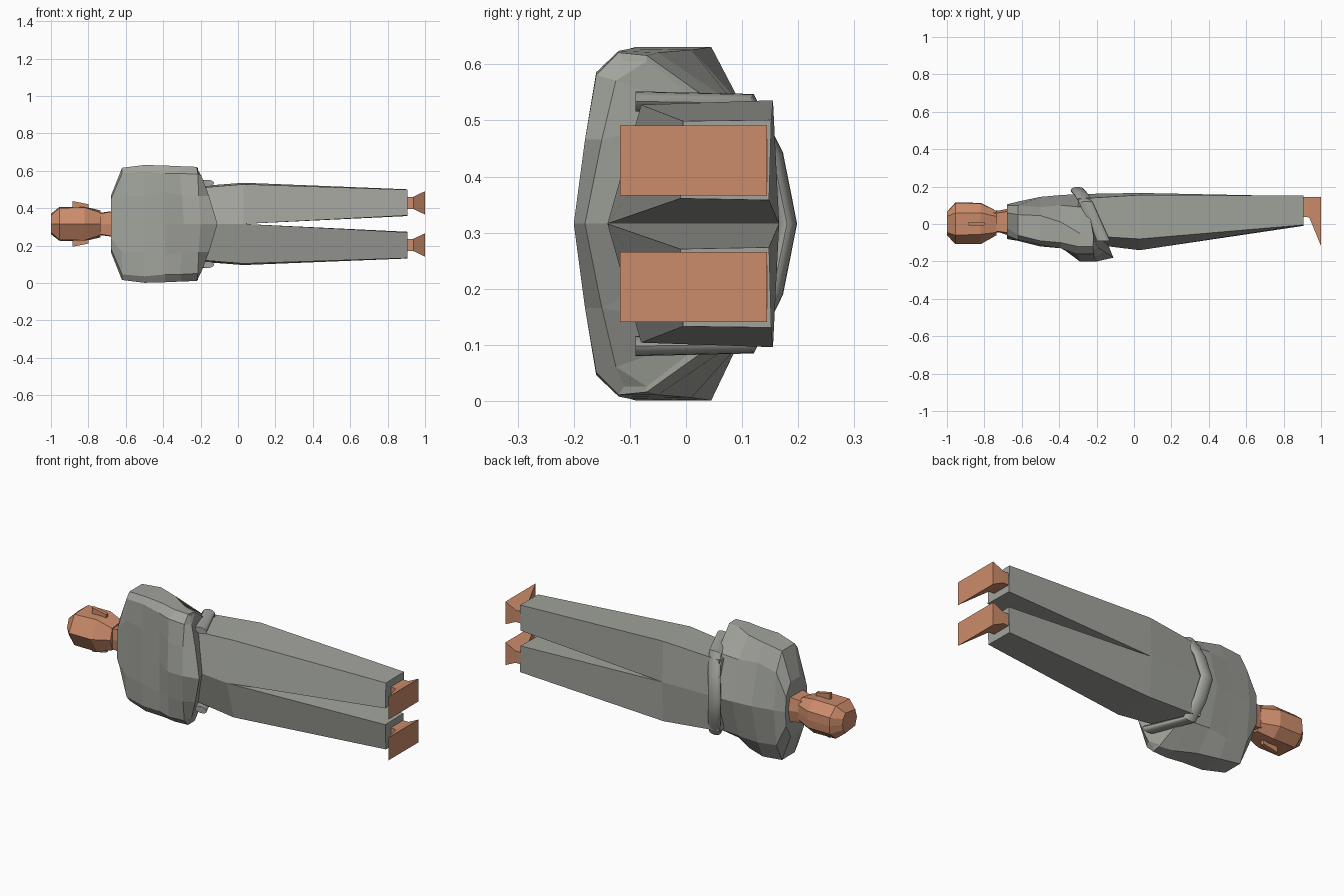
import bpy, bmesh, math

if "Cube" in bpy.data.objects:
    bpy.data.objects.remove(bpy.data.objects["Cube"])

MID = 0.316  # height of the symmetry plane of the lying figure


def material(name, rgb):
    m = bpy.data.materials.new(name)
    m.use_nodes = True
    m.diffuse_color = (*rgb, 1)
    m.node_tree.nodes["Principled BSDF"].inputs["Base Color"].default_value = (*rgb, 1)
    return m


GREY = material("robe grey", (0.36, 0.37, 0.335))
SKIN = material("skin tan", (0.60, 0.26, 0.145))


def loft(name, rings, mat):
    """Skin a list of closed rings of (x, y, offset) points and cap both ends."""
    bm = bmesh.new()
    loops = [[bm.verts.new((x, y, MID + h)) for x, y, h in r] for r in rings]
    n = len(loops[0])
    for a, b in zip(loops, loops[1:]):
        for i in range(n):
            j = (i + 1) % n
            bm.faces.new((a[i], a[j], b[j], b[i]))
    bm.faces.new(loops[0])
    bm.faces.new(loops[-1])
    bmesh.ops.remove_doubles(bm, verts=bm.verts, dist=0.0005)
    bmesh.ops.triangulate(bm, faces=[f for f in bm.faces if len(f.verts) > 4])
    bmesh.ops.recalc_face_normals(bm, faces=bm.faces)
    me = bpy.data.meshes.new(name)
    bm.to_mesh(me)
    bm.free()
    ob = bpy.data.objects.new(name, me)
    bpy.context.collection.objects.link(ob)
    me.materials.append(mat)
    return ob


def full(half):
    """Complete a half ring that starts and ends on the symmetry plane."""
    return half + [(x, y, -h) for x, y, h in half[-2:0:-1]]


def at(x, *pts):
    return [(x, y, h) for y, h in pts]


# Upper robe with the folded sleeves
loft("upper_robe", [full(r) for r in (
    at(-.68, (-.08, 0), (-.08, .08), (-.06, .13), (-.02, .15), (.06, .15), (.10, .08), (.105, 0)),
    at(-.62, (-.09, 0), (-.09, .15), (-.085, .27), (-.06, .30), (.05, .30), (.10, .20), (.12, 0)),
    at(-.50, (-.12, 0), (-.12, .15), (-.11, .28), (-.09, .315), (.045, .315), (.09, .22), (.145, 0)),
    at(-.39, (-.125, 0), (-.125, .17), (-.13, .27), (-.10, .312), (.01, .31), (.10, .21), (.155, 0)),
    [(-.29, -.2, 0), (-.30, -.18, .15), (-.31, -.16, .27), (-.30, -.12, .308),
     (-.29, -.05, .305), (-.28, .09, .21), (-.28, .16, 0)],
    [(-.20, -.2, 0), (-.21, -.18, .15), (-.215, -.16, .265), (-.22, -.12, .305),
     (-.215, -.07, .30), (-.24, .07, .2), (-.24, .15, 0)],
    [(-.11, -.18, 0), (-.155, -.15, .15), (-.195, -.125, .255), (-.215, -.11, .29),
     (-.215, -.07, .29), (-.24, .06, .19), (-.24, .14, 0)],
)], GREY)

# Hips of the robe
loft("hips", [full(r) for r in (
    at(-.30, (-.10, 0), (-.06, .185), (.135, .195), (.16, 0)),
    at(.03, (-.14, 0), (-.08, .212), (.155, .22), (.166, 0)),
)], GREY)

# Trouser legs and flared feet
for side, s in (("left", 1), ("right", -1)):
    def mirrored(rings):
        return [[(x, y, s * h) for x, y, h in r] for r in rings]
    loft(side + "_leg", mirrored([
        at(.03, (-.14, 0), (-.08, .212), (.155, .22), (.166, 0)),
        at(.905, (-.01, .045), (-.005, .183), (.152, .185), (.148, .042))]), GREY)
    loft(side + "_foot", mirrored([
        at(.89, (.04, .08), (.04, .145), (.145, .145), (.145, .08)),
        at(.937, (.035, .08), (.035, .145), (.145, .145), (.145, .08)),
        at(1.0, (-.118, .05), (-.118, .175), (.144, .175), (.144, .05))]), SKIN)
    # Thin ear standing off the side of the head
    loft(side + "_ear", mirrored([
        at(-.885, (-.008, .07), (-.008, .122), (.012, .122), (.012, .07)),
        at(-.80, (-.008, .07), (-.008, .105), (.012, .105), (.012, .07))]), SKIN)

# Faceted head and neck
loft("head", [full(r) for r in (
    at(-1.0, (-.06, 0), (-.045, .045), (.04, .055), (.06, .03), (.065, 0)),
    at(-.955, (-.108, 0), (-.06, .085), (.06, .09), (.112, .045), (.115, 0)),
    at(-.82, (-.108, 0), (-.055, .088), (.06, .092), (.11, .045), (.113, 0)),
    at(-.735, (-.06, 0), (-.045, .06), (.04, .072), (.07, .04), (.07, 0)),
)], SKIN)
loft("neck", [full(r) for r in (
    at(-.78, (-.045, 0), (-.04, .05), (.06, .055), (.07, 0)),
    at(-.72, (-.045, 0), (-.04, .058), (.06, .062), (.072, 0)),
    at(-.66, (-.065, 0), (-.05, .068), (.07, .07), (.085, 0)),
)], SKIN)


# Tilted rounded sash round the back of the waist
def sash_ring(x, y, h, ny, nh):
    turns = [2 * math.pi * i / 16 for i in range(16)]
    return [(x + .037 * math.cos(t), y + .018 * ny * math.sin(t),
             h + .018 * nh * math.sin(t)) for t in turns]


half_path = [(-.165, -.09, .218, 0, 1), (-.255, .11, .215, .6, .9), (-.28, .155, .12, 1, .35)]
path = half_path + [(-.302, .18, 0, 1, 0)]
path += [(x, y, -h, ny, -nh) for x, y, h, ny, nh in half_path[::-1]]
sash = loft("sash", [sash_ring(*p) for p in path], GREY)
bpy.ops.object.select_all(action="DESELECT")
sash.select_set(True)
bpy.context.view_layer.objects.active = sash
bpy.ops.object.shade_smooth_by_angle(angle=math.radians(40))
